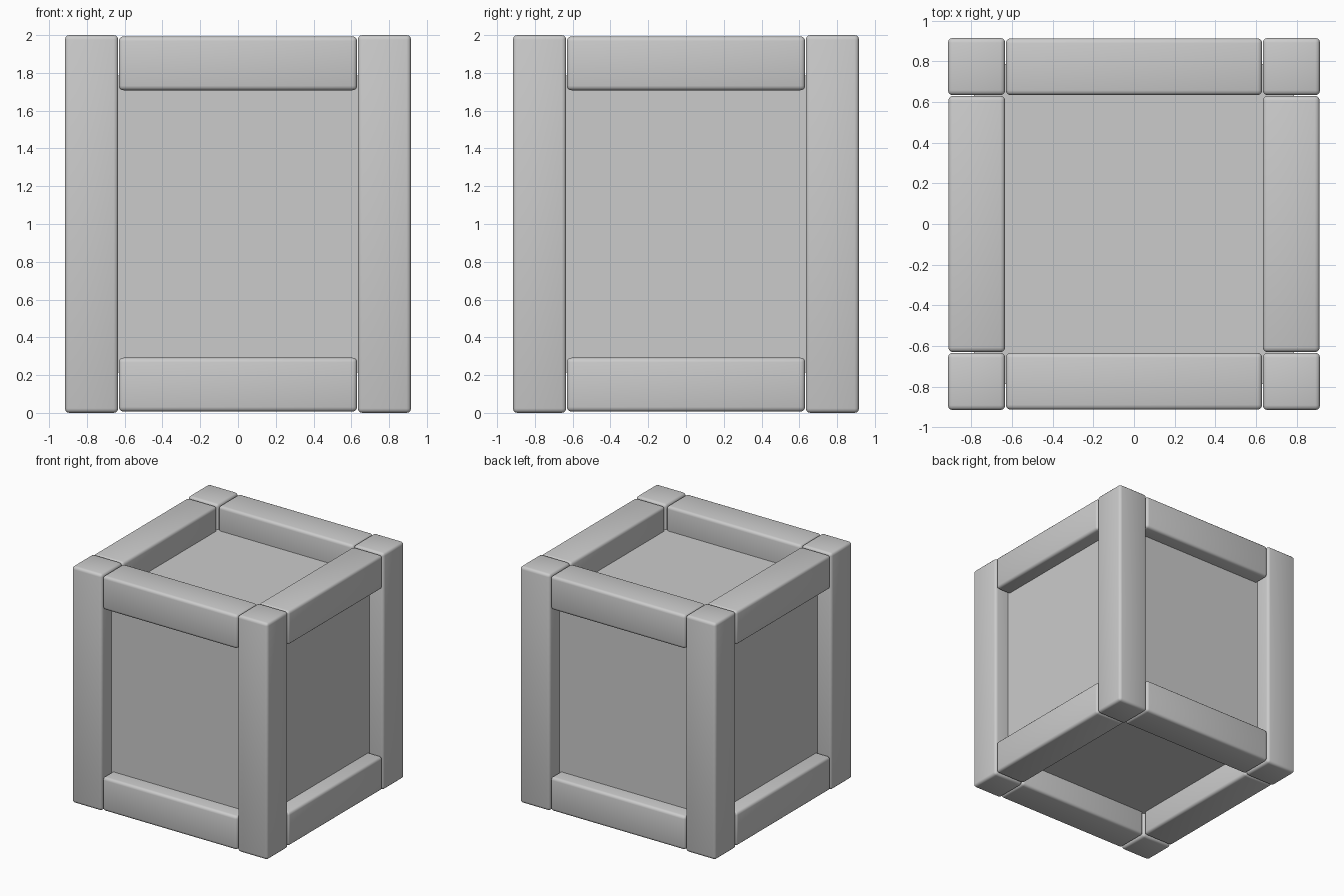
import bpy
from math import radians

if "Cube" in bpy.data.objects:
    bpy.data.objects.remove(bpy.data.objects["Cube"])

OUT = 0.916     # outer half width
INN = 0.634     # inner face of the frame
CORE = 0.787    # half size of the recessed body
BEVEL = 0.024


def block(name, lo, hi, bevel=0.0):
    """Box between two corners, optionally with rounded edges."""
    mid = [(a + b) / 2 for a, b in zip(lo, hi)]
    bpy.ops.mesh.primitive_cube_add(size=1, location=mid)
    ob = bpy.context.object
    ob.name = name
    ob.scale = [b - a for a, b in zip(lo, hi)]
    bpy.ops.object.transform_apply(location=False, rotation=False, scale=True)
    if bevel:
        mod = ob.modifiers.new("rounded_edges", 'BEVEL')
        mod.width = bevel
        mod.segments = 3
        bpy.ops.object.modifier_apply(modifier=mod.name)
        bpy.ops.object.shade_smooth_by_angle(angle=radians(35))
    return ob


def span(side, inner, outer):
    return (inner, outer) if side > 0 else (-outer, -inner)


# Recessed crate body
block("crate_body", (-CORE, -CORE, 1 - CORE), (CORE, CORE, 1 + CORE))

# Four full-height corner posts
for sx, nx in ((-1, "left"), (1, "right")):
    for sy, ny in ((-1, "front"), (1, "back")):
        x, y = span(sx, INN, OUT), span(sy, INN, OUT)
        block(f"{ny}_{nx}_post", (x[0], y[0], 0), (x[1], y[1], 2), BEVEL)

# Top and bottom rails between the posts
L = INN - 0.003
for (z0, z1), level in (((0.007, 0.292), "bottom"), ((1.708, 1.993), "top")):
    for s, fb, lr in ((-1, "front", "left"), (1, "back", "right")):
        a, b = span(s, INN, OUT - 0.002)
        block(f"{level}_{fb}_rail", (-L, a, z0), (L, b, z1), BEVEL)
        block(f"{level}_{lr}_rail", (a, -L, z0), (b, L, z1), BEVEL)
